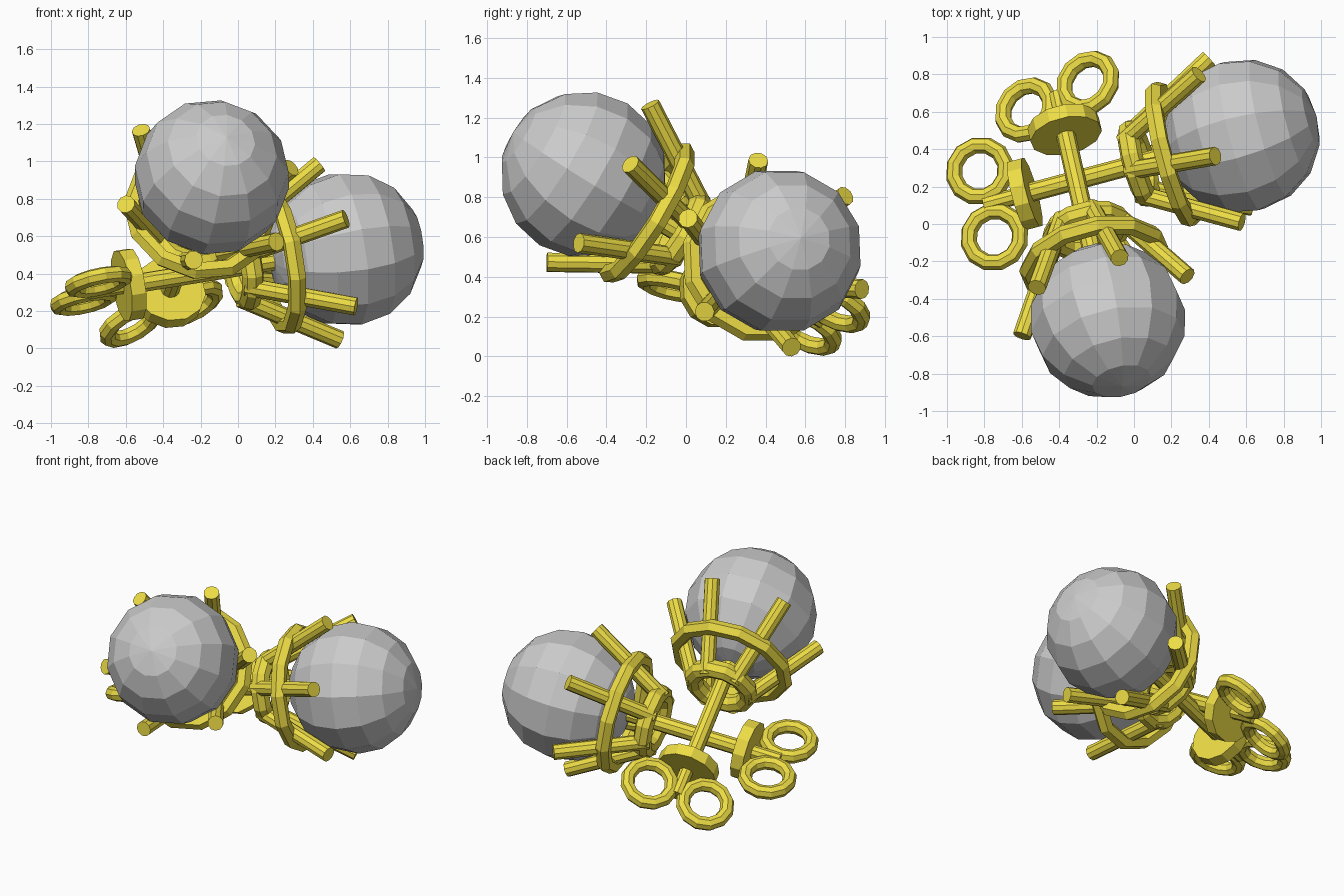
import bpy, math
from mathutils import Matrix, Vector

if "Cube" in bpy.data.objects:
    bpy.data.objects.remove(bpy.data.objects["Cube"])

gold = bpy.data.materials.new("gold")
gold.diffuse_color = (0.85, 0.72, 0.06, 1)
gold.use_nodes = True
gold.node_tree.nodes["Principled BSDF"].inputs["Base Color"].default_value = gold.diffuse_color


def finish(name, frame, local, mat=gold):
    ob = bpy.context.object
    ob.name = name
    ob.matrix_world = frame @ local
    if mat:
        ob.data.materials.append(mat)
    return ob


def rod(name, frame, p, q, r, sides=10):
    p, q = Vector(p), Vector(q)
    d = q - p
    bpy.ops.mesh.primitive_cylinder_add(vertices=sides, radius=r, depth=d.length)
    turn = d.to_track_quat('Z', 'Y').to_matrix().to_4x4()
    finish(name, frame, Matrix.Translation((p + q) / 2) @ turn)


def ring(name, frame, at, major, minor, segs=12, sides=8, turn=Matrix(), squash=1):
    bpy.ops.mesh.primitive_torus_add(major_segments=segs, minor_segments=sides,
                                     major_radius=major, minor_radius=minor)
    finish(name, frame, Matrix.Translation(at) @ turn @ Matrix.Diagonal((1, 1, squash, 1)))


def earring(tag, centre, axis, side):
    # local frame: origin at the ball, z runs down the post, x spans the clip loops
    a = Vector(axis).normalized()
    u = Vector(side)
    u = (u - a * u.dot(a)).normalized()
    n = a.cross(u)
    frame = Matrix.Translation(centre) @ Matrix((u, n, a)).transposed().to_4x4()

    # pearl
    bpy.ops.mesh.primitive_uv_sphere_add(segments=12, ring_count=8, radius=0.42)
    finish("pearl_" + tag, frame, Matrix(), None)

    # setting: two rings and six splayed prongs
    ring("upper_ring_" + tag, frame, (0, 0, 0.38), 0.36, 0.05, 12, 6)
    ring("lower_ring_" + tag, frame, (0, 0, 0.575), 0.185, 0.06, 12, 8)
    for i in range(6):
        t = math.radians(7 + 60 * i)
        c, s = math.cos(t), math.sin(t)
        rod(f"prong_{tag}_{i + 1}", frame, (0.17 * c, 0.17 * s, 0.61),
            (0.48 * c, 0.48 * s, 0.09), 0.05)

    # post and clip back
    rod("post_" + tag, frame, (0, 0, 0.41), (0, 0, 1.25), 0.052)
    rod("clip_disc_" + tag, frame, (0, 0, 1.175), (0, 0, 1.255), 0.195, 12)
    rod("clip_stem_" + tag, frame, (0, 0, 1.25), (0, 0, 1.44), 0.045)
    for sx in (-1, 1):
        ring(f"clip_loop_{tag}_{'left' if sx < 0 else 'right'}", frame,
             (0.187 * sx, 0, 1.425), 0.143, 0.045, 12, 8,
             Matrix.Rotation(math.pi / 2, 4, 'X'))


earring("a", (-0.14, -0.515, 0.915), (-0.19, 0.84, -0.51), (-0.9, -0.42, -0.3))
earring("b", (0.575, 0.47, 0.53), (-0.955, -0.255, -0.156), (0.23, -0.94, 0.26))
